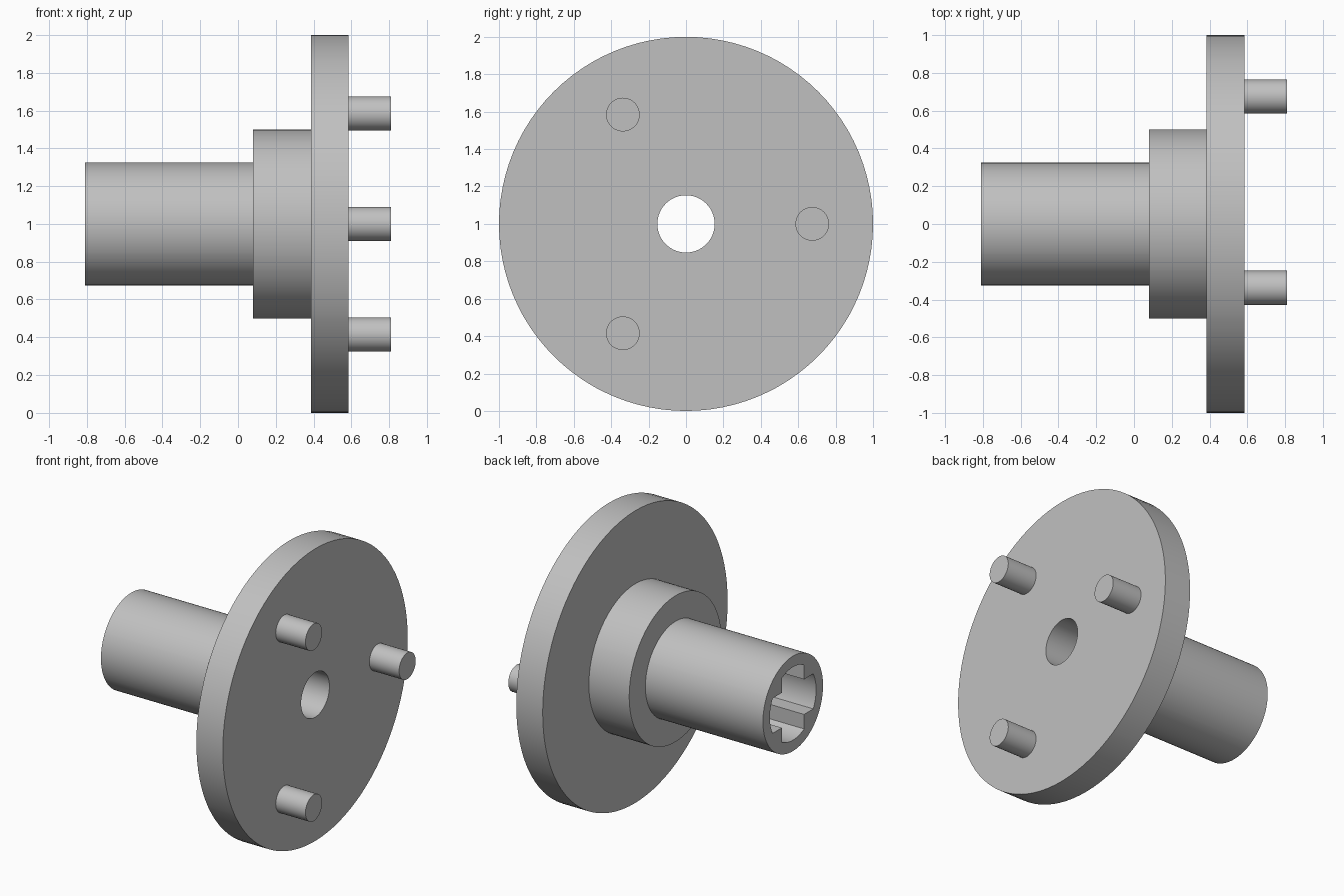
import bpy
import bmesh
from math import sin, cos, asin, pi, radians
from mathutils import Matrix

cube = bpy.data.objects.get("Cube")
if cube:
    bpy.data.objects.remove(cube, do_unlink=True)

grey = bpy.data.materials.new("light grey")
grey.use_nodes = True
colour = (0.53, 0.53, 0.53, 1)
grey.diffuse_color = colour
grey.node_tree.nodes["Principled BSDF"].inputs["Base Color"].default_value = colour

AXIS_Z = 1.0
SOCKET_R, ARM = 0.25, 0.12   # cross socket: arm end radius and half width
SEGMENTS = 96


def finish(bm, name):
    bmesh.ops.recalc_face_normals(bm, faces=bm.faces)
    mesh = bpy.data.meshes.new(name)
    bm.to_mesh(mesh)
    bm.free()
    mesh.materials.append(grey)
    obj = bpy.data.objects.new(name, mesh)
    bpy.context.collection.objects.link(obj)
    bpy.ops.object.select_all(action='DESELECT')
    obj.select_set(True)
    bpy.context.view_layer.objects.active = obj
    bpy.ops.object.shade_smooth_by_angle(angle=radians(30))
    return obj


def cross(a):
    """Radius of the cross-shaped socket at angle a."""
    return min(SOCKET_R, ARM / max(min(abs(sin(a)), abs(cos(a))), 1e-6))


def circle(r):
    return lambda a: r


# Flanged hub: rings swept around the x axis, with a bore and a cross socket
corner = asin(ARM / SOCKET_R)
angles = [2 * pi * i / SEGMENTS for i in range(SEGMENTS)]
for k in range(4):
    angles += [k * pi / 2 + corner, (k + 1) * pi / 2 - corner]
angles.sort()

shaft_x, hub_x, disc_x, face_x, pin_x = -0.81, 0.08, 0.385, 0.585, 0.81
profile = [
    (shaft_x, cross), (shaft_x, circle(0.325)),
    (hub_x, circle(0.325)), (hub_x, circle(0.5)),
    (disc_x, circle(0.5)), (disc_x, circle(1.0)),
    (face_x, circle(1.0)), (face_x, circle(0.153)),
    (hub_x, circle(0.153)), (hub_x, cross),
]
bm = bmesh.new()
rings = [[bm.verts.new((x, r(a) * cos(a), AXIS_Z + r(a) * sin(a))) for a in angles]
         for x, r in profile]
for i, ring in enumerate(rings):
    following = rings[(i + 1) % len(rings)]
    for j in range(len(angles)):
        n = (j + 1) % len(angles)
        bm.faces.new((ring[j], ring[n], following[n], following[j]))
finish(bm, "flanged_hub")

# Three drive pins on the disc face
for k in range(3):
    a = 2 * pi * k / 3
    place = Matrix.Translation(((face_x + pin_x) / 2, 0.675 * cos(a),
                                AXIS_Z + 0.675 * sin(a)))
    bm = bmesh.new()
    bmesh.ops.create_cone(bm, cap_ends=True, segments=48, radius1=0.09, radius2=0.09,
                          depth=pin_x - face_x,
                          matrix=place @ Matrix.Rotation(pi / 2, 4, 'Y'))
    finish(bm, f"drive_pin_{k + 1}")
